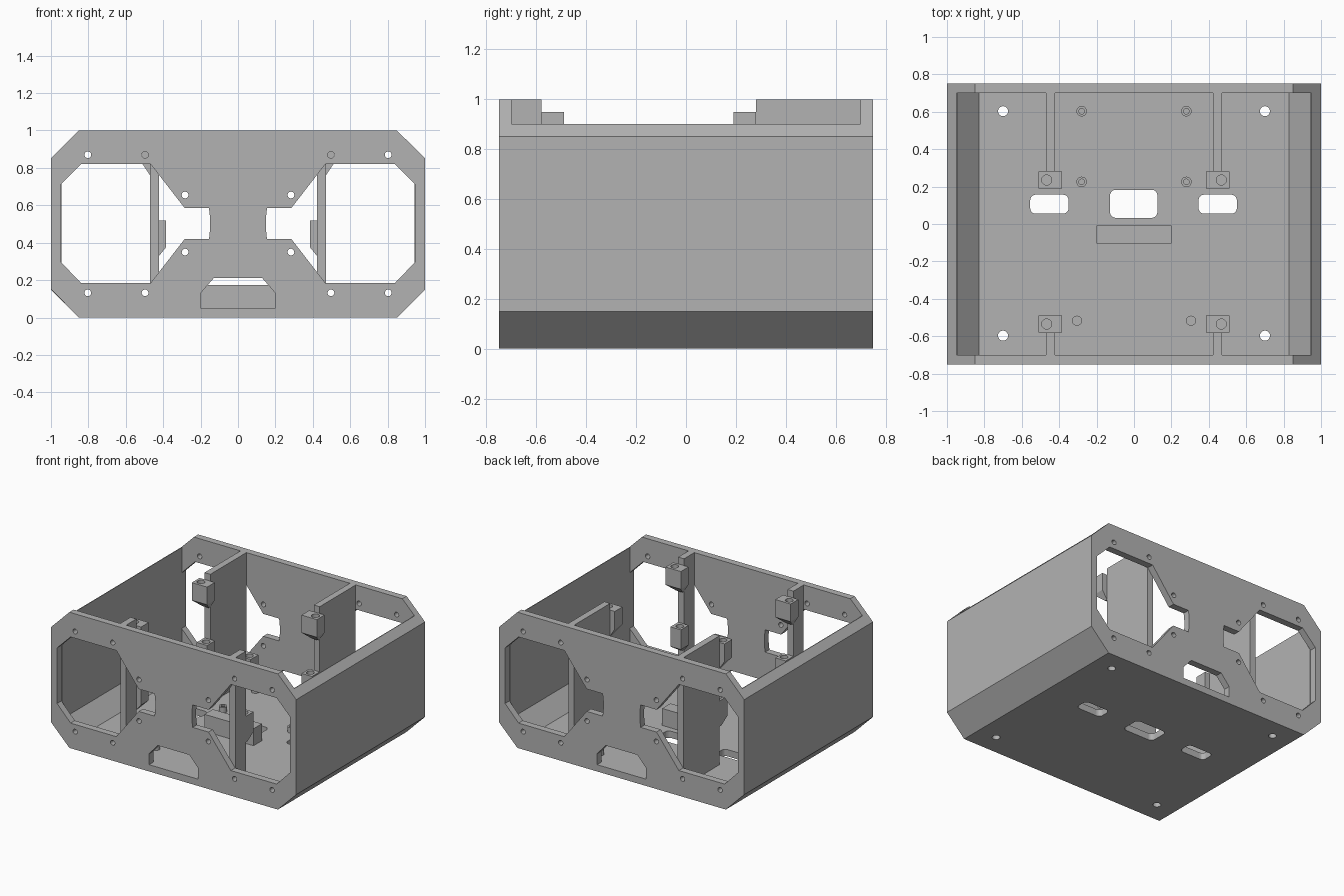
import bpy, bmesh, math
from mathutils import Matrix

if "Cube" in bpy.data.objects:
    bpy.data.objects.remove(bpy.data.objects["Cube"])

grey = bpy.data.materials.new("plain grey")
grey.diffuse_color = (0.45, 0.45, 0.45, 1)
grey.use_nodes = True
grey.node_tree.nodes["Principled BSDF"].inputs["Base Color"].default_value = grey.diffuse_color


def circle(x, y, r, n=20):
    return [(x + r * math.cos(2 * math.pi * i / n), y + r * math.sin(2 * math.pi * i / n)) for i in range(n)]


def rounded(x0, x1, y0, y1, r, n=5):
    pts = []
    for k, (cx, cy) in enumerate([(x1 - r, y1 - r), (x0 + r, y1 - r), (x0 + r, y0 + r), (x1 - r, y0 + r)]):
        for i in range(n + 1):
            a = (k + i / n) * math.pi / 2
            pts.append((cx + r * math.cos(a), cy + r * math.sin(a)))
    return pts


def rect(x0, x1, y0, y1):
    return [(x0, y0), (x1, y0), (x1, y1), (x0, y1)]


def mirror(pts):
    return [(-x, y) for x, y in pts]


def extrude(name, outlines, lo, hi, axis="Z"):
    """Fill the outlines (first outer, others holes) and extrude from lo to hi."""
    cu = bpy.data.curves.new(name, "CURVE")
    cu.dimensions = "2D"
    cu.fill_mode = "BOTH"
    cu.extrude = (hi - lo) / 2
    for pts in outlines:
        sp = cu.splines.new("POLY")
        sp.points.add(len(pts) - 1)
        for p, (x, y) in zip(sp.points, pts):
            p.co = (x, y, 0, 1)
        sp.use_cyclic_u = True
    tmp = bpy.data.objects.new(name + "_curve", cu)
    bpy.context.collection.objects.link(tmp)
    dg = bpy.context.evaluated_depsgraph_get()
    me = bpy.data.meshes.new_from_object(tmp.evaluated_get(dg))
    bpy.data.objects.remove(tmp)
    mid = (lo + hi) / 2
    if axis == "Y":
        me.transform(Matrix.Translation((0, mid, 0)) @ Matrix.Rotation(math.pi / 2, 4, "X"))
    else:
        me.transform(Matrix.Translation((0, 0, mid)))
    return finish(name, me)


def finish(name, me):
    bm = bmesh.new()
    bm.from_mesh(me)
    bmesh.ops.remove_doubles(bm, verts=bm.verts, dist=1e-5)
    bmesh.ops.recalc_face_normals(bm, faces=bm.faces)
    for f in bm.faces:
        f.smooth = False
        f.material_index = 0
    bm.to_mesh(me)
    bm.free()
    me.materials.clear()
    me.materials.append(grey)
    ob = bpy.data.objects.new(name, me)
    bpy.context.collection.objects.link(ob)
    return ob


def loft(name, levels):
    """Closed body through rectangles (x0, x1, y0, y1, z)."""
    bm = bmesh.new()
    rings = [[bm.verts.new((x, y, l[4])) for x, y in rect(*l[:4])] for l in levels]
    bm.faces.new(rings[0])
    bm.faces.new(rings[-1])
    for a, b in zip(rings, rings[1:]):
        for i in range(4):
            j = (i + 1) % 4
            bm.faces.new((a[i], a[j], b[j], b[i]))
    me = bpy.data.meshes.new(name)
    bm.to_mesh(me)
    bm.free()
    return finish(name, me)


# front and back plates with large openings, a cable slot and screw holes
octagon = [(-.85, 0), (.85, 0), (1, .15), (1, .85), (.85, 1), (-.85, 1), (-1, .85), (-1, .15)]
window = [(.95, .30), (.95, .71), (.84, .82), (.467, .82), (.285, .585), (.155, .585), (.149, .53),
          (.149, .475), (.155, .42), (.285, .42), (.467, .185), (.84, .185)]
slot = [(-.2, .05), (.2, .05), (.2, .13), (.13, .21), (-.13, .21), (-.2, .13)]
holes = [circle(s * x, z, .018) for s in (-1, 1)
         for x, z in [(.803, .87), (.497, .87), (.803, .132), (.497, .132), (.283, .655), (.283, .35)]]
for name, y in [("front_plate", -.75), ("back_plate", .70)]:
    extrude(name, [octagon, window, mirror(window), slot] + holes, y, y + .05, "Y")

# floor with vent slots and mounting holes
floor_holes = [circle(s * .7, y, .027) for s in (-1, 1) for y in (.603, -.597)]
vents = [rounded(-.555, -.35, .055, .157, .03), rounded(-.128, .125, .033, .183, .03),
         rounded(.345, .55, .055, .157, .03)]
extrude("floor", [rect(-.83, .83, -.70, .70)] + floor_holes + vents, 0, .05)

# side walls with chamfered lower and upper edges
wall = [(.83, 0), (.85, 0), (1, .15), (1, .85), (.95, .9), (.945, .9), (.945, .168), (.83, .05)]
extrude("right_wall", [wall], -.70, .70, "Y")
extrude("left_wall", [mirror(wall)], -.70, .70, "Y")

# raised bar on the floor
loft("floor_bar", [(-.2, .2, -.105, -.008, .05), (-.2, .2, -.105, -.008, .175)])

for s, side in [(-1, "left"), (1, "right")]:
    def span(a, b):
        return (a, b) if s > 0 else (-b, -a)

    # partitions and their screw bosses
    for end, wy0, wy1, by0, by1, edge in [("front", -.70, -.58, -.58, -.49, -.58),
                                          ("back", .28, .70, .19, .28, .28)]:
        px = span(.422, .47)
        loft(f"{side}_{end}_partition", [(*px, wy0, wy1, .05), (*px, wy0, wy1, 1)])
        ym = (by0 + by1) / 2
        tip = (edge - .02, edge) if end == "back" else (edge, edge + .02)
        for level, x0, x1, hx, top, shoulder, bottom in [("upper", .385, .51, .467, .95, .82, .76),
                                                         ("lower", .385, .47, .425, .52, .375, .33)]:
            bx = span(x0, x1)
            n = f"{side}_{end}_{level}_boss"
            extrude(n + "_top", [rect(*bx, by0, by1), circle(s * hx, ym, .027)], top - .06, top)
            loft(n, [(*px, *tip, bottom), (*bx, by0, by1, shoulder), (*bx, by0, by1, top - .06)])

    # circuit board standoffs and locating pegs
    for y, tag in [(.603, "back"), (.225, "middle")]:
        extrude(f"{side}_{tag}_standoff", [circle(s * .28, y, .028), circle(s * .28, y, .015)], .05, .09)
    extrude(f"{side}_peg", [circle(s * .305, -.517, .027)], .05, .09)
